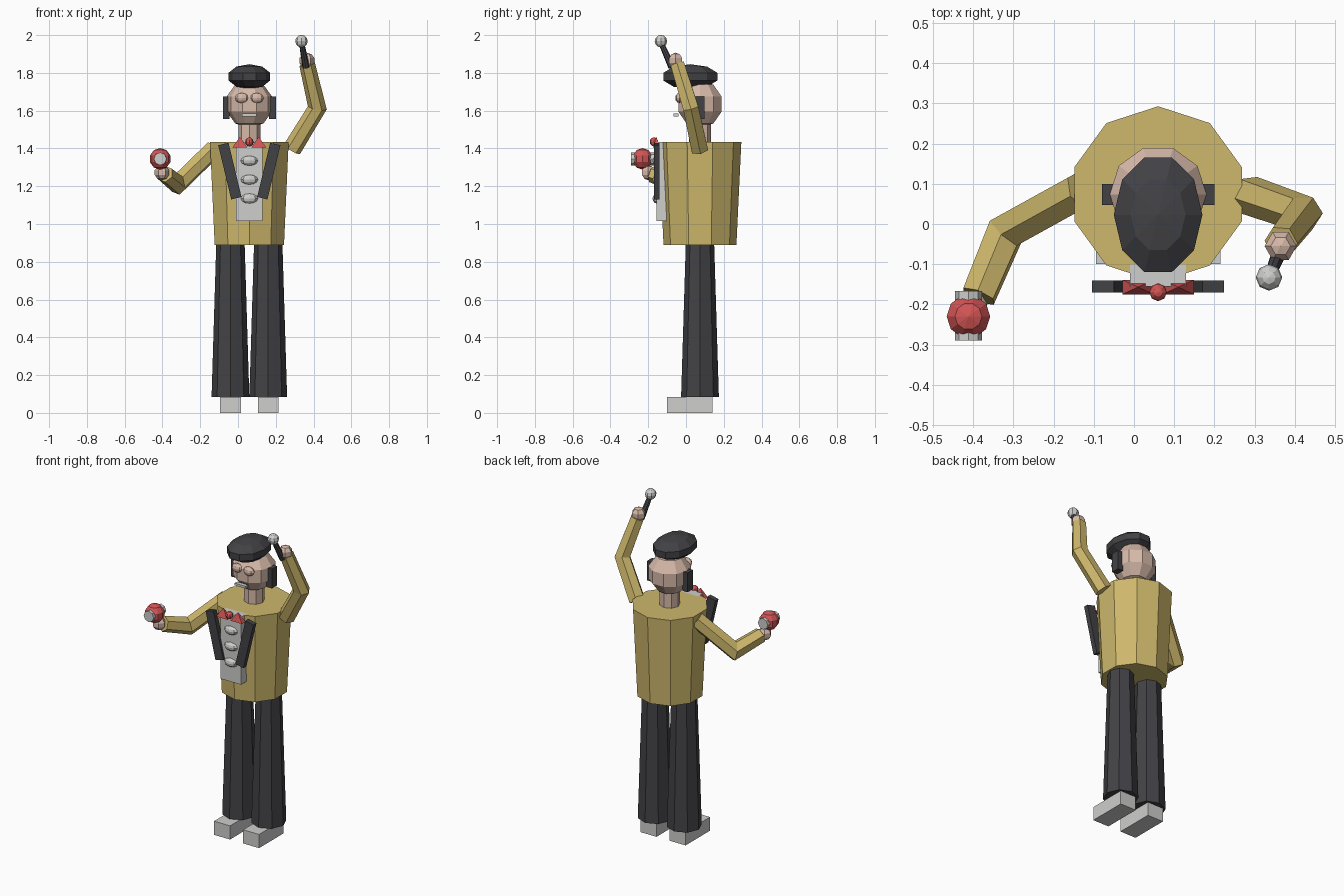
import bpy, bmesh, math
from mathutils import Vector, Matrix

if "Cube" in bpy.data.objects:
    bpy.data.objects.remove(bpy.data.objects["Cube"], do_unlink=True)

CX, CY = 0.06, 0.074   # body axis


def material(name, r, g, b):
    m = bpy.data.materials.new(name)
    m.use_nodes = True
    m.diffuse_color = (r, g, b, 1)
    m.node_tree.nodes["Principled BSDF"].inputs["Base Color"].default_value = (r, g, b, 1)
    return m


YELLOW = material("mustard cloth", 0.62, 0.48, 0.15)
DARK = material("charcoal", 0.055, 0.055, 0.062)
SKIN = material("skin", 0.68, 0.49, 0.40)
WHITE = material("light grey", 0.62, 0.62, 0.61)
RED = material("red", 0.65, 0.09, 0.09)


def finish(name, bm, mat):
    bmesh.ops.recalc_face_normals(bm, faces=bm.faces)
    me = bpy.data.meshes.new(name)
    bm.to_mesh(me)
    bm.free()
    me.materials.append(mat)
    ob = bpy.data.objects.new(name, me)
    bpy.context.collection.objects.link(ob)
    return ob


def box(name, mat, center, size, tilt=0):
    bm = bmesh.new()
    bmesh.ops.create_cube(bm, size=1, matrix=Matrix.Translation(center)
                          @ Matrix.Rotation(tilt, 4, "Y") @ Matrix.Diagonal((*size, 1)))
    return finish(name, bm, mat)


def ball(name, mat, center, radii, segments=10, rings=5):
    # a vertex column faces straight to the front
    bm = bmesh.new()
    bmesh.ops.create_uvsphere(bm, u_segments=segments, v_segments=rings, radius=1,
                              matrix=Matrix.Translation(center) @ Matrix.Diagonal((*radii, 1))
                              @ Matrix.Rotation(math.pi / 2, 4, "Z"))
    return finish(name, bm, mat)


def tube(name, mat, path, radii, sides, side_hint=(1, 0, 0)):
    # capped tube with mitred joints along the path
    pts = [Vector(p) for p in path]
    bm = bmesh.new()
    rings = []
    first = (pts[1] - pts[0]).normalized()
    u = Vector(side_hint)
    u = (u - first * u.dot(first)).normalized()
    v = first.cross(u)
    for i, p in enumerate(pts):
        before = (p - pts[i - 1]).normalized() if i else first
        after = (pts[i + 1] - p).normalized() if i < len(pts) - 1 else before
        normal = (before + after).normalized()
        ring = []
        for k in range(sides):
            a = 2 * math.pi * k / sides
            off = (u * math.cos(a) + v * math.sin(a)) * radii[i]
            off -= before * (off.dot(normal) / before.dot(normal))
            ring.append(bm.verts.new(p + off))
        rings.append(ring)
        turn = before.rotation_difference(after)
        u, v = turn @ u, turn @ v
    for a, b in zip(rings, rings[1:]):
        for k in range(sides):
            n = (k + 1) % sides
            bm.faces.new((a[k], a[n], b[n], b[k]))
    bm.faces.new(rings[0])
    bm.faces.new(rings[-1])
    return finish(name, bm, mat)


# Torso, neck and head
tube("jacket", YELLOW, [(CX, CY, 0.89), (CX, CY, 1.435)], [0.193, 0.219], 10, (0, 1, 0))
tube("neck", SKIN, [(CX, CY, 1.42), (CX, CY, 1.56)], [0.058, 0.058], 8, (0, 1, 0))
ball("head", SKIN, (CX, CY, 1.635), (0.127, 0.127, 0.127))
ball("beret", DARK, (CX, 0.023, 1.78), (0.116, 0.158, 0.066))
box("mouth", WHITE, (CX, -0.053, 1.577), (0.075, 0.025, 0.014))

# Paired parts
for side, s in (("right", -1), ("left", 1)):
    x = CX + s * 0.1
    tube(side + "_trouser_leg", DARK, [(x, CY, 0.085), (x, CY, 0.9)], [0.1, 0.075], 8)
    box(side + "_shoe", WHITE, (x, 0.02, 0.0425), (0.11, 0.24, 0.085))
    box(side + "_ear_cover", DARK, (CX + s * 0.122, 0.073, 1.615), (0.036, 0.052, 0.12))
    ball(side + "_eyelid", SKIN, (CX + s * 0.04, -0.035, 1.667), (0.037, 0.022, 0.027), 8, 6)
    box(side + "_lapel", DARK, (CX + s * 0.103, -0.155, 1.28), (0.056, 0.03, 0.295), s * 0.235)

    # Bow tie wing: a flattened four-sided pyramid
    bm = bmesh.new()
    bx = CX + s * 0.05
    base = [bm.verts.new((bx + i * 0.039, -0.157 + j * 0.018, 1.405))
            for i, j in ((-1, -1), (1, -1), (1, 1), (-1, 1))]
    tip = bm.verts.new((bx, -0.157, 1.462))
    bm.faces.new(base)
    for k in range(4):
        bm.faces.new((base[k], base[(k + 1) % 4], tip))
    finish(side + "_bow_wing", bm, RED)

ball("bow_knot", RED, (CX, -0.17, 1.435), (0.022, 0.022, 0.024), 8, 6)

# Shirt front and buttons
box("shirt_front", WHITE, (CX, -0.128, 1.225), (0.14, 0.055, 0.42))
for i in range(3):
    ball("button_%d" % (i + 1), WHITE, (CX, -0.155, 1.135 + i * 0.1), (0.046, 0.022, 0.026), 8, 6)

# Right arm holding the red ball
tube("right_arm", YELLOW, [(-0.13, 0.085, 1.395), (-0.32, -0.02, 1.21), (-0.387, -0.18, 1.265)],
     [0.05, 0.05, 0.046], 6, (0, 0, 1))
ball("right_hand", SKIN, (-0.403, -0.2, 1.272), (0.04, 0.04, 0.04), 6, 5)
ball("red_ball", RED, (-0.412, -0.23, 1.345), (0.057, 0.057, 0.057))
tube("ball_core", WHITE, [(-0.412, -0.29, 1.345), (-0.412, -0.167, 1.345)], [0.034, 0.034], 8)

# Left arm raised with the baton
tube("left_arm", YELLOW, [(0.285, 0.072, 1.395), (0.42, 0.025, 1.615), (0.366, -0.045, 1.845)],
     [0.05, 0.047, 0.042], 6)
ball("left_hand", SKIN, (0.365, -0.055, 1.865), (0.042, 0.042, 0.042), 6, 5)
tube("baton", DARK, [(0.36, -0.075, 1.83), (0.337, -0.132, 1.96)], [0.019, 0.014], 8)
ball("baton_tip", WHITE, (0.336, -0.133, 1.968), (0.033, 0.033, 0.033), 8, 6)
